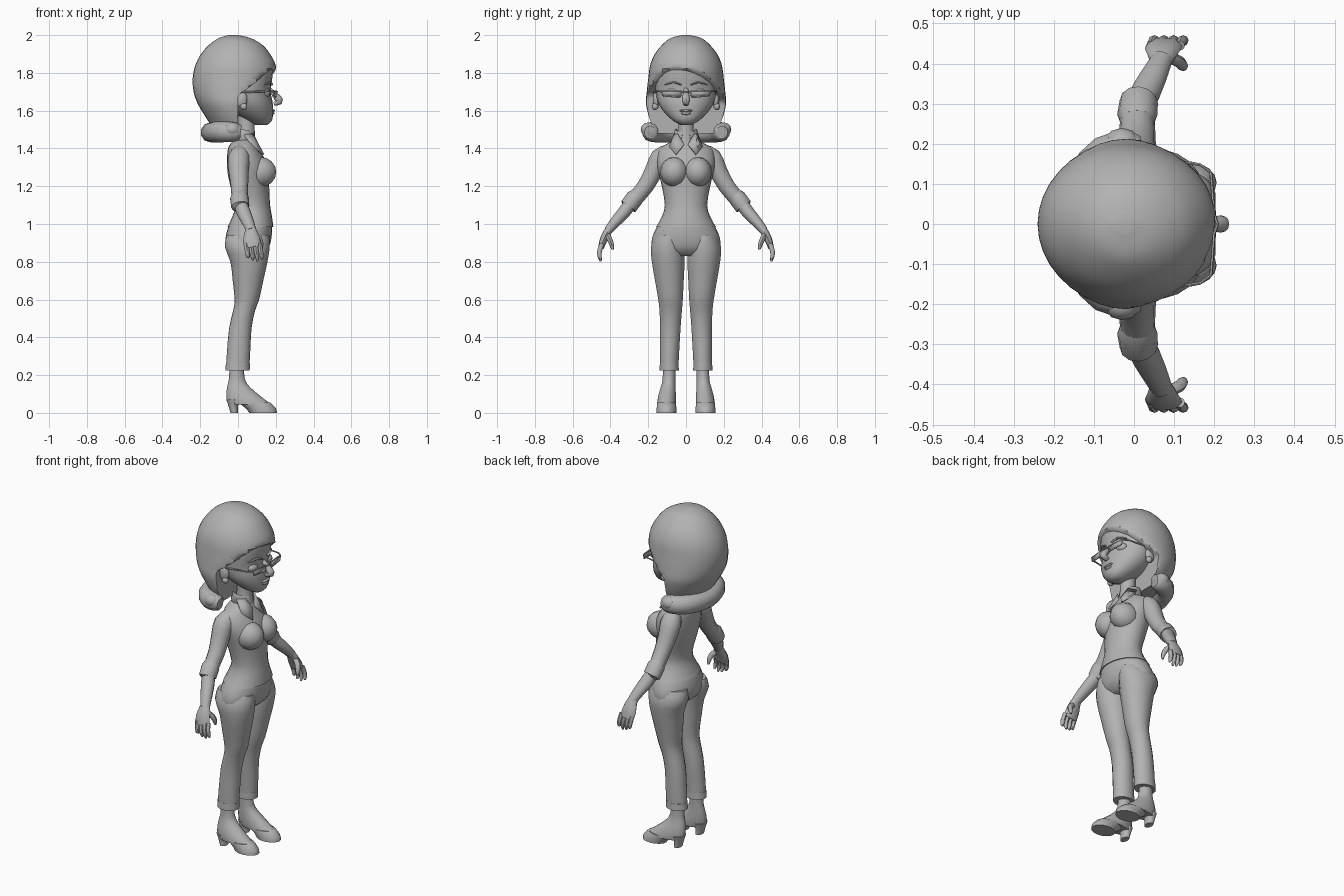
import bpy, bmesh, math
from mathutils import Vector

grey = bpy.data.materials.new("plain_grey")
grey.diffuse_color = (0.45, 0.45, 0.45, 1)


def spline(rows, steps):
    """Catmull-Rom resampling of rows of numbers."""
    out = []
    for i in range(len(rows) - 1):
        a, b = rows[max(i - 1, 0)], rows[i]
        c, d = rows[i + 1], rows[min(i + 2, len(rows) - 1)]
        for s in range(steps):
            t = s / steps
            out.append([q + 0.5 * t * (r - p + t * (2*p - 5*q + 4*r - w + t * (3*(q - r) + w - p)))
                        for p, q, r, w in zip(a, b, c, d)])
    return out + [list(rows[-1])]


def finish(name, bm, mirror):
    bmesh.ops.recalc_face_normals(bm, faces=bm.faces)
    me = bpy.data.meshes.new(name)
    bm.to_mesh(me)
    bm.free()
    me.materials.append(grey)
    ob = bpy.data.objects.new(name, me)
    bpy.context.collection.objects.link(ob)
    if mirror:
        m = ob.modifiers.new("mirror", 'MIRROR')
        m.use_axis = (False, True, False)
        m.use_mirror_merge = False
    return ob


def skin(name, rings, mirror=False):
    """Closed surface through rings of points."""
    bm = bmesh.new()
    vs = [[bm.verts.new(p) for p in r] for r in rings]
    n = len(rings[0])
    for a, b in zip(vs, vs[1:]):
        for i in range(n):
            j = (i + 1) % n
            bm.faces.new((a[i], a[j], b[j], b[i]))
    bm.faces.new(vs[0])
    bm.faces.new(vs[-1][::-1])
    return finish(name, bm, mirror)


def loft(name, rows, mirror=False, n=18, steps=2, limit=None):
    """Level elliptical rings: (z, x back, x front, y half width, y centre)."""
    rings = []
    for z, x0, x1, h, yc in spline([tuple(r) + (0,) * (5 - len(r)) for r in rows], steps):
        ring = []
        for i in range(n):
            a = 2 * math.pi * i / n
            x, y = (x0 + x1) / 2 + (x1 - x0) / 2 * math.cos(a), yc + h * math.sin(a)
            ring.append((min(x, limit(y, z)) if limit else x, y, z))
        rings.append(ring)
    return skin(name, rings, mirror)


def tube(name, rows, mirror=True, n=12, steps=2, ref=(1, 0, 0)):
    """Rings square to a path: (x, y, z, radius along ref, radius across)."""
    rows = spline(rows, steps)
    pts = [Vector(r[:3]) for r in rows]
    rings = []
    for i, (p, r) in enumerate(zip(pts, rows)):
        t = (pts[min(i + 1, len(pts) - 1)] - pts[max(i - 1, 0)]).normalized()
        u = Vector(ref)
        u = (u - u.dot(t) * t).normalized()
        v = t.cross(u)
        rings.append([p + u * r[3] * math.cos(2*math.pi*k/n) + v * r[4] * math.sin(2*math.pi*k/n)
                      for k in range(n)])
    return skin(name, rings, mirror)


def ball(name, centre, radii, mirror=True, seg=14):
    bm = bmesh.new()
    bmesh.ops.create_uvsphere(bm, u_segments=seg, v_segments=seg // 2 + 1, radius=1)
    for v in bm.verts:
        v.co = Vector(c + r * q for c, r, q in zip(centre, radii, v.co))
    return finish(name, bm, mirror)


def plate(name, corners, thick):
    bm = bmesh.new()
    bm.faces.new([bm.verts.new(c) for c in corners])
    ob = finish(name, bm, True)
    ob.modifiers.new("thickness", 'SOLIDIFY').thickness = thick
    return ob


# Shirt, bust and trousers
loft("shirt", [(1.45, -.01, .085, .05), (1.425, -.04, .1, .1), (1.39, -.055, .115, .145),
               (1.33, -.058, .15, .155), (1.27, -.055, .165, .145), (1.2, -.04, .165, .128),
               (1.1, -.015, .17, .112), (1.04, -.03, .18, .128), (.985, -.055, .187, .158)], n=24)
ball("bust", (.118, .062, 1.275), (.087, .075, .08))
loft("trouser_hips", [(1.0, -.046, .18, .145), (.95, -.062, .18, .172), (.9, -.066, .172, .183),
                      (.86, -.05, .155, .17), (.83, -.01, .12, .11)], n=24)
loft("trouser_leg", [(.94, -.06, .165, .07, .09), (.88, -.07, .168, .09, .097),
                     (.8, -.04, .156, .088, .094), (.7, -.028, .134, .077, .088),
                     (.6, -.018, .112, .066, .082), (.54, -.026, .09, .06, .081),
                     (.45, -.047, .072, .055, .083), (.33, -.058, .065, .052, .087),
                     (.235, -.064, .06, .049, .089)], True)
loft("trouser_hem", [(.265, -.064, .063, .05, .089), (.225, -.067, .062, .052, .089)], True, steps=1)

# Heeled boots
loft("boot_upper", [(.25, -.045, .03, .034, .089), (.18, -.048, .036, .034, .09),
                    (.14, -.057, .06, .039, .094), (.1, -.062, .105, .046, .099),
                    (.065, -.06, .15, .05, .102), (.045, -.05, .178, .05, .103)], True)
loft("boot_sole", [(.055, .0, .17, .05, .103), (.025, .04, .2, .053, .103),
                   (0, .06, .206, .053, .103)], True)
loft("boot_heel", [(.07, -.061, .01, .042, .102), (.035, -.05, .0, .033, .102),
                   (0, -.04, .0, .03, .102)], True)

# Sleeves, cuffs and forearms
tube("sleeve", [(.015, .09, 1.385, .04, .04), (.005, .135, 1.35, .058, .055),
                (.003, .168, 1.285, .053, .05), (.008, .215, 1.2, .046, .045),
                (.008, .285, 1.115, .042, .042)], n=14)
tube("sleeve_cuff", [(.008, .255, 1.155, .042, .04), (.008, .272, 1.137, .05, .047),
                     (.012, .305, 1.092, .048, .047), (.015, .308, 1.088, .03, .03)], steps=1)
tube("forearm", [(.01, .29, 1.115, .035, .035), (.03, .33, 1.06, .038, .034),
                 (.055, .38, 1.005, .032, .028), (.07, .412, .965, .027, .023)])

# Hands
tube("palm", [(.066, .402, .98, .027, .02), (.07, .42, .95, .036, .021),
              (.072, .437, .915, .045, .02), (.078, .45, .875, .044, .015)])
for i, tip in enumerate((.825, .808, .803, .815)):
    x = .043 + i * .024
    tube("finger_%d" % (i + 1), [(x, .445, .895, .012, .013), (x + .005, .457, .86, .0125, .013),
                                 (x + .01, .458, .83, .011, .011), (x + .012, .45, tip, .006, .006)], n=8)
tube("thumb", [(.085, .418, .945, .016, .014), (.112, .405, .92, .016, .014),
               (.122, .393, .89, .013, .012), (.122, .388, .865, .006, .006)], n=8)

# Neck and folded collar
loft("neck", [(1.58, .0, .09, .042), (1.5, .0, .088, .041), (1.43, -.01, .095, .052)])
tube("collar_band", [(.082, .02, 1.455, .03, .006), (.055, .053, 1.463, .032, .006),
                     (.01, .055, 1.468, .034, .006), (-.02, .03, 1.472, .034, .006),
                     (-.026, 0, 1.472, .034, .006)], n=8, ref=(0, 0, 1))
plate("collar_point", [(.1, .008, 1.42), (.075, .042, 1.475), (.03, .062, 1.47),
                       (.08, .085, 1.405), (.133, .052, 1.365)], .008)

# Head and face
loft("head", [(1.525, .09, .155, .03), (1.545, .05, .178, .066), (1.575, .0, .185, .1),
              (1.61, -.04, .185, .13), (1.65, -.07, .183, .15), (1.7, -.09, .172, .16),
              (1.76, -.1, .18, .164), (1.84, -.1, .184, .155), (1.9, -.09, .14, .12),
              (1.95, -.06, .06, .06)], n=24)
tube("nose", [(.165, 0, 1.715, .01, .012), (.19, 0, 1.69, .014, .016), (.213, 0, 1.663, .02, .021),
              (.218, 0, 1.648, .018, .02), (.19, 0, 1.635, .01, .014)], mirror=False)
ball("nose_tip", (.217, 0, 1.657), (.02, .02, .018), False)
ball("upper_lip", (.18, 0, 1.6), (.016, .035, .008), False)
ball("lower_lip", (.178, 0, 1.586), (.016, .028, .009), False)
ball("eye", (.142, .068, 1.695), (.03, .037, .026))
tube("eyebrow", [(.178, .025, 1.737, .008, .004), (.17, .065, 1.75, .008, .006),
                 (.142, .11, 1.738, .006, .003)], n=6)
ball("ear", (.02, .158, 1.66), (.03, .018, .046))
ball("earring", (.03, .163, 1.622), (.019, .017, .019))

# Spectacles
lens = [(.2, .022, 1.704), (.192, .128, 1.704), (.192, .122, 1.677), (.2, .032, 1.672)]
plate("spectacle_lens", lens, .003)
loop = lens + lens[:1]
for i in range(4):
    tube("spectacle_rim_%d" % (i + 1), [p + (.004, .004) for p in loop[i:i + 2]], n=6, steps=1, ref=(1, .1, .1))
tube("spectacle_bridge", [(.2, .024, 1.698, .004, .004), (.208, 0, 1.7, .004, .004)], n=6, steps=1)
tube("spectacle_arm", [(.192, .128, 1.702, .005, .004), (.165, .148, 1.703, .005, .004),
                       (.02, .17, 1.698, .005, .004)], n=6, steps=1, ref=(0, 0, 1))


# Hair: domed mass with a swept fringe parted to one side
def fringe(y, z):
    return max(.0, .2 + 1.45 * (z - (1.84 - .2 * abs(y + .09))))


loft("hair", [(2.0, -.05, .0, .02), (1.985, -.1, .065, .08), (1.95, -.152, .127, .125),
              (1.9, -.195, .17, .165), (1.84, -.226, .2, .19), (1.77, -.24, .21, .2),
              (1.7, -.235, .2, .208), (1.64, -.215, .18, .212), (1.58, -.18, .17, .2),
              (1.53, -.15, .16, .182), (1.48, -.135, .12, .16)], n=36, steps=4, limit=fringe)

# Rolled curl around the nape
half = [(.015, .19, 1.485, .035, .03), (-.01, .188, 1.487, .05, .046), (-.07, .172, 1.488, .055, .052),
        (-.122, .11, 1.487, .055, .05)]
back = [(-.15, 0, 1.485, .052, .048)]
tube("hair_curl", half + back + [(r[0], -r[1]) + r[2:] for r in half[::-1]], mirror=False,
     n=10, ref=(0, 0, 1))
ball("curl_flick", (-.03, .2, 1.5), (.045, .04, .038), seg=10)

# Smooth shading with crisp edges
for ob in bpy.data.objects:
    ob.select_set(True)
    bpy.context.view_layer.objects.active = ob
bpy.ops.object.shade_smooth_by_angle(angle=math.radians(45))
